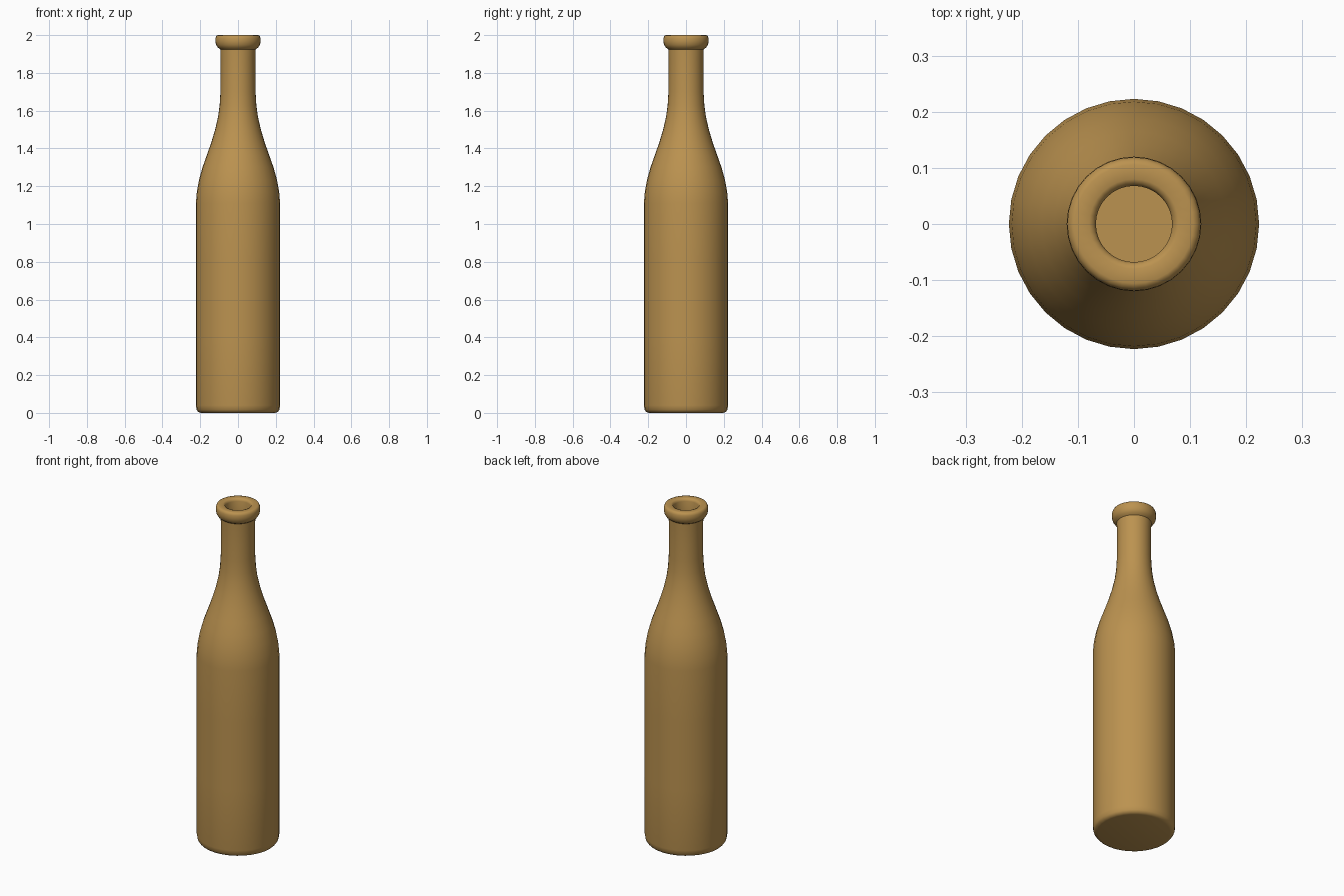
import bpy, bmesh, math

SEGMENTS = 32

# Outer wall from base centre up to the lip, then inner wall back down
profile = [
    (0.0, 0.0), (0.195, 0.0), (0.210, 0.004), (0.219, 0.016), (0.223, 0.04),
    (0.223, 0.4), (0.223, 0.8), (0.223, 1.11),
    (0.218, 1.17), (0.206, 1.235), (0.188, 1.30), (0.165, 1.365),
    (0.142, 1.43), (0.121, 1.50), (0.105, 1.57), (0.097, 1.63), (0.093, 1.70),
    (0.092, 1.80), (0.092, 1.87), (0.094, 1.925),
    (0.107, 1.934), (0.116, 1.948), (0.120, 1.966), (0.119, 1.985),
    (0.114, 1.997), (0.106, 2.0), (0.080, 2.0), (0.072, 1.996), (0.068, 1.985),
    (0.068, 1.90), (0.068, 1.70), (0.073, 1.63), (0.097, 1.50), (0.141, 1.365),
    (0.182, 1.235), (0.198, 1.11), (0.198, 0.06), (0.185, 0.03), (0.0, 0.03),
]

# Bottle: the profile spun around the z axis
bm = bmesh.new()
verts = [bm.verts.new((r, 0, z)) for r, z in profile]
edges = [bm.edges.new(pair) for pair in zip(verts, verts[1:])]
bmesh.ops.spin(bm, geom=verts + edges, cent=(0, 0, 0), axis=(0, 0, 1),
               angle=math.tau, steps=SEGMENTS, use_merge=False)
bmesh.ops.remove_doubles(bm, verts=bm.verts, dist=0.0005)
bmesh.ops.recalc_face_normals(bm, faces=bm.faces)
mesh = bpy.data.meshes.new("bottle")
bm.to_mesh(mesh)
bm.free()
bottle = bpy.data.objects.new("bottle", mesh)
bpy.context.collection.objects.link(bottle)

# Amber brown colour
amber = bpy.data.materials.new("amber_brown")
amber.diffuse_color = (0.50, 0.29, 0.08, 1.0)
mesh.materials.append(amber)

# Smooth shading
bpy.context.view_layer.objects.active = bottle
bottle.select_set(True)
bpy.ops.object.shade_smooth_by_angle(angle=math.radians(50))
